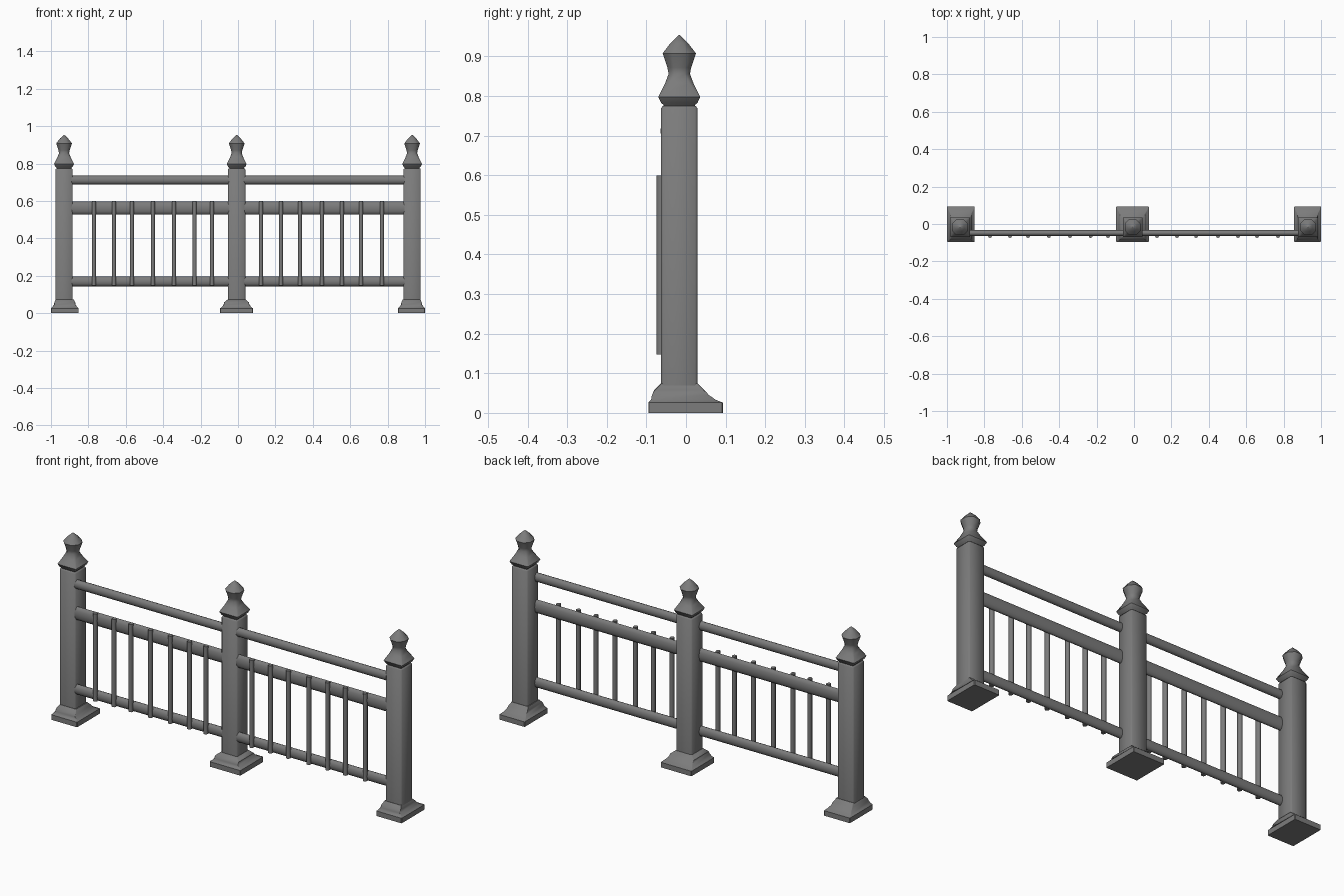
import bpy, bmesh
from math import cos, sin, tau

if "Cube" in bpy.data.objects:
    bpy.data.objects.remove(bpy.data.objects["Cube"])

# dark grey paint for every part
paint = bpy.data.materials.new("dark_grey_paint")
paint.diffuse_color = (0.2, 0.2, 0.2, 1)
paint.use_nodes = True
paint.node_tree.nodes["Principled BSDF"].inputs["Base Color"].default_value = paint.diffuse_color


def make_object(name, bm, angle):
    bmesh.ops.recalc_face_normals(bm, faces=bm.faces)
    mesh = bpy.data.meshes.new(name)
    bm.to_mesh(mesh)
    bm.free()
    mesh.materials.append(paint)
    ob = bpy.data.objects.new(name, mesh)
    bpy.context.collection.objects.link(ob)
    bpy.ops.object.select_all(action='DESELECT')
    ob.select_set(True)
    bpy.context.view_layer.objects.active = ob
    bpy.ops.object.shade_smooth_by_angle(angle=angle)
    return ob


def loft(name, rings, angle):
    """Skin a stack of equal-sized point rings and cap both ends."""
    bm = bmesh.new()
    loops = [[bm.verts.new(p) for p in ring] for ring in rings]
    n = len(loops[0])
    for a, b in zip(loops, loops[1:]):
        for i in range(n):
            j = (i + 1) % n
            bm.faces.new((a[i], a[j], b[j], b[i]))
    bm.faces.new(loops[0])
    bm.faces.new(loops[-1])
    return make_object(name, bm, angle)


def chamfered(cx, hx, y0, y1, z, c):
    """Horizontal rectangle with cut corners."""
    x0, x1 = cx - hx, cx + hx
    return [(x0 + c, y0, z), (x1 - c, y0, z), (x1, y0 + c, z), (x1, y1 - c, z),
            (x1 - c, y1, z), (x0 + c, y1, z), (x0, y1 - c, z), (x0, y0 + c, z)]


def rail(name, x0, x1, y, z, ry, rz, sides=12):
    ring = [(y + ry * cos(tau * i / sides), z + rz * sin(tau * i / sides))
            for i in range(sides)]
    loft(name, [[(x, p, q) for p, q in ring] for x in (x0, x1)], 1.2)


POST_Y = -0.017
# profile of the pointed finial: half width, height, corner cut
FINIAL = [(0.034, 0.76, 0.003), (0.040, 0.778, 0.003), (0.046, 0.783, 0.003),
          (0.053, 0.798, 0.003), (0.036, 0.832, 0.010), (0.027, 0.856, 0.014),
          (0.030, 0.872, 0.016), (0.042, 0.908, 0.023), (0.022, 0.934, 0.012),
          (0.001, 0.954, 0.0005)]


def post(side, cx, base_x, base_half):
    # shaft
    loft(side + "_post", [chamfered(cx, h, POST_Y - h, POST_Y + h, z, 0.006)
         for h, z in ((0.046, 0.03), (0.046, 0.769), (0.042, 0.775))], 0.85)
    # stepped foot
    k = base_half / 0.074
    loft(side + "_base", [chamfered(base_x, hx, y0, y1, z, 0.002)
         for hx, y0, y1, z in ((base_half, -0.095, 0.093, 0),
                               (base_half, -0.095, 0.093, 0.026),
                               (0.067 * k, -0.088, 0.075, 0.033),
                               (0.058 * k, -0.086, 0.058, 0.045),
                               (0.056 * k, -0.080, 0.046, 0.058),
                               (0.047, -0.064, 0.030, 0.074))], 0.7)
    # finial
    loft(side + "_finial", [chamfered(cx, h, POST_Y - h, POST_Y + h, z, c)
                            for h, z, c in FINIAL], 0.85)


post("left", -0.93, -0.926, 0.074)
post("middle", -0.007, -0.008, 0.088)
post("right", 0.931, 0.928, 0.072)

# two fence panels between the posts
PANELS = {"left": (-0.89, -0.047, [-0.77, -0.663, -0.567, -0.455, -0.342, -0.232, -0.139]),
          "right": (0.033, 0.89, [0.123, 0.23, 0.332, 0.449, 0.556, 0.658, 0.77])}
for side, (x0, x1, xs) in PANELS.items():
    rail(side + "_top_rail", x0, x1, -0.048, 0.712, 0.017, 0.023)
    rail(side + "_upper_rail", x0, x1, -0.047, 0.562, 0.016, 0.035)
    rail(side + "_lower_rail", x0, x1, -0.047, 0.170, 0.016, 0.026)
    # round balusters fixed to the front of the rails
    for i, x in enumerate(xs):
        loft(f"{side}_baluster_{i + 1}",
             [[(x + 0.011 * cos(tau * k / 8), -0.062 + 0.013 * sin(tau * k / 8), z)
               for k in range(8)] for z in (0.147, 0.599)], 1.2)
